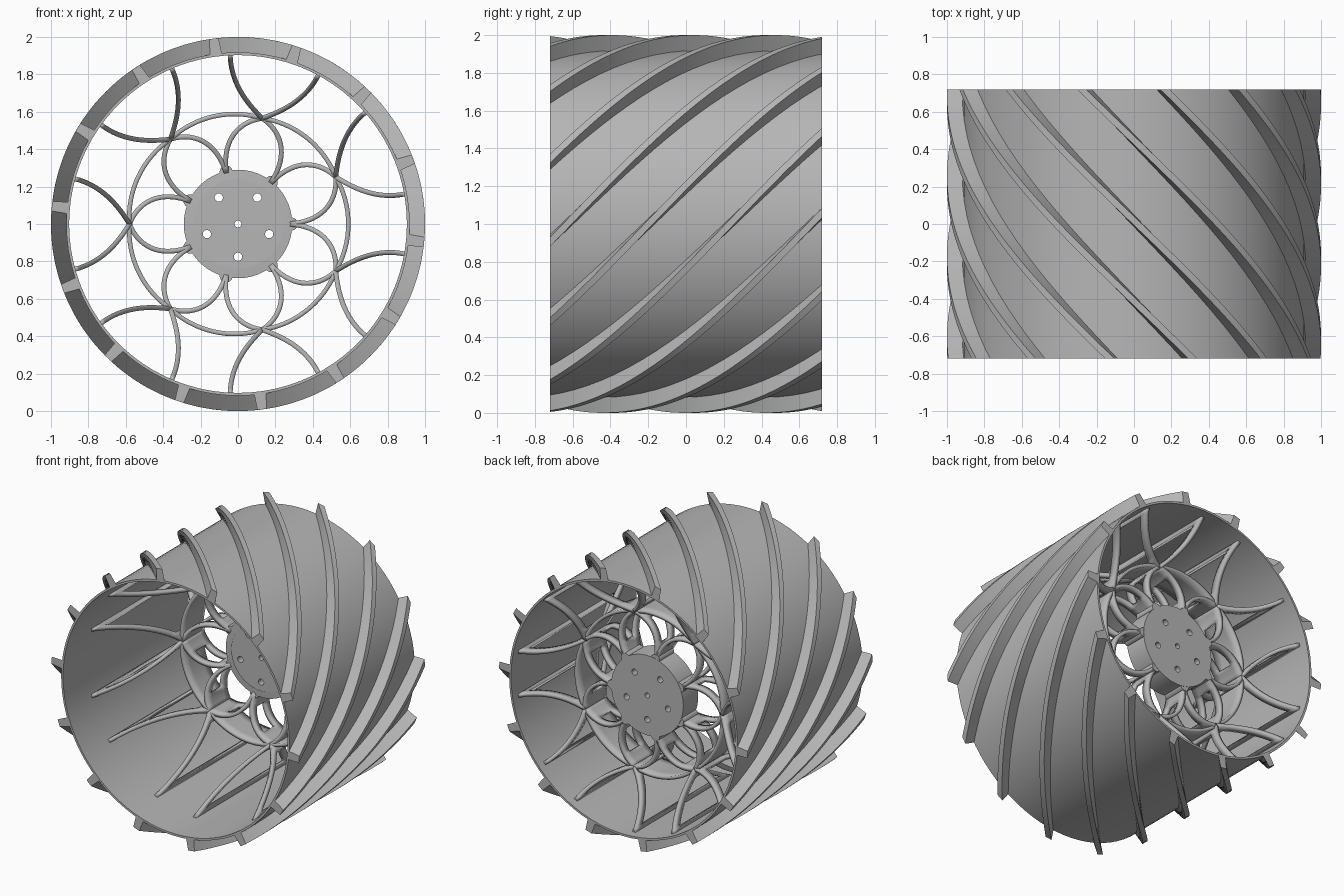
import bpy, bmesh
from math import cos, sin, tau, radians
from mathutils import Vector

cube = bpy.data.objects.get("Cube")
if cube:
    bpy.data.objects.remove(cube)

HALF = 0.72          # half width of the wheel
RIM_IN, RIM_OUT = 0.903, 0.918
LOBES, RIBS = 7, 14
NODE = radians(180)  # direction of the first spoke node

grey = bpy.data.materials.new("plain grey")
grey.use_nodes = True
colour = (0.47, 0.47, 0.47, 1)
grey.diffuse_color = colour
grey.node_tree.nodes["Principled BSDF"].inputs["Base Color"].default_value = colour


def polar(r, a, y):
    """Point at radius r and angle a around the axle."""
    return Vector((r * cos(a), y, 1 + r * sin(a)))


def finish(bm, name, smooth=True):
    bmesh.ops.recalc_face_normals(bm, faces=bm.faces)
    mesh = bpy.data.meshes.new(name)
    bm.to_mesh(mesh)
    bm.free()
    ob = bpy.data.objects.new(name, mesh)
    bpy.context.collection.objects.link(ob)
    mesh.materials.append(grey)
    if smooth:
        bpy.ops.object.select_all(action='DESELECT')
        ob.select_set(True)
        bpy.context.view_layer.objects.active = ob
        bpy.ops.object.shade_smooth_by_angle(angle=radians(30))
    return ob


def lathe(name, profile, steps, closed):
    """Turn an (r, y) profile around the axle."""
    bm = bmesh.new()
    rings = [[bm.verts.new(polar(r, tau * i / steps, y)) for i in range(steps)]
             for r, y in profile]
    pairs = list(zip(rings, rings[1:]))
    if closed:
        pairs.append((rings[-1], rings[0]))
    else:
        bm.faces.new(rings[0])
        bm.faces.new(rings[-1])
    for a, b in pairs:
        for i in range(steps):
            j = (i + 1) % steps
            bm.faces.new((a[i], a[j], b[j], b[i]))
    return finish(bm, name)


def bezier(ctrl, t):
    """Quadratic blend of three control tuples."""
    return [(1 - t) ** 2 * a + 2 * t * (1 - t) * b + t * t * c
            for a, b, c in zip(*ctrl)]


def webs(name, ctrl, y_front, y_back, thick, border, window, both=True, steps=16):
    """Curved sheets repeated round the wheel, each with a framed window.
    ctrl holds (radius, angle from node); y_front and y_back are start and end."""
    bm = bmesh.new()
    for k in range(LOBES):
        for side in ((1, -1) if both else (1,)):
            rows = []
            for i in range(steps + 1):
                r, off = bezier(ctrl, i / steps)
                u = (r - ctrl[0][0]) / (ctrl[2][0] - ctrl[0][0]) if both else i / steps
                f = y_front[0] + (y_front[1] - y_front[0]) * u
                b = y_back[0] + (y_back[1] - y_back[0]) * u
                edge = min(border, (b - f) * 0.42)
                a = NODE + tau * k / LOBES + side * radians(off)
                rows.append([bm.verts.new(polar(r, a, y))
                             for y in (f, f + edge, b - edge, b)])
            for i in range(steps):
                hole = window and window[0] <= i < window[1]
                for j in range(3):
                    if not (hole and j == 1):
                        bm.faces.new((rows[i][j], rows[i + 1][j],
                                      rows[i + 1][j + 1], rows[i][j + 1]))
    ob = finish(bm, name)
    mod = ob.modifiers.new("thickness", 'SOLIDIFY')
    mod.thickness = thick
    mod.offset = 0
    return ob


# Thin barrel
lathe("rim_barrel", [(RIM_IN, -HALF), (RIM_OUT, -HALF), (RIM_OUT, HALF), (RIM_IN, HALF)],
      84, True)

# Helical tread ribs
bm = bmesh.new()
steps, twist = 48, radians(86)
for k in range(RIBS):
    start = radians(97.4) + tau * k / RIBS
    rows = []
    for i in range(steps + 1):
        a, y = start + twist * i / steps, -HALF + 2 * HALF * i / steps
        rows.append([bm.verts.new(polar(r, a + w / 2, y)) for r, w in
                     ((0.91, -0.07), (1.0, -0.05), (1.0, 0.05), (0.91, 0.07))])
    for p, q in zip(rows, rows[1:]):
        for j in range(4):
            n = (j + 1) % 4
            bm.faces.new((p[j], p[n], q[n], q[j]))
    bm.faces.new(rows[0])
    bm.faces.new(rows[-1])
finish(bm, "tread_ribs")

# Spokes flaring from the nodes out to the barrel
webs("outer_spokes", [(0.58, 0), (0.68, 16), (0.908, 15.5)],
     (0.18, -0.45), (0.42, 0.66), 0.026, 0.06, (3, 15))

# Petals joining the hub to the nodes
half_lobe = 180 / LOBES
webs("inner_petals", [(0.28, half_lobe), (0.50, 21), (0.58, 0)],
     (0.27, 0.18), (0.44, 0.42), 0.026, 0.05, (4, 12))

# Ring linking neighbouring nodes
webs("node_ring", [(0.58, 0), (0.60, half_lobe), (0.58, 2 * half_lobe)],
     (0.18, 0.18), (0.42, 0.42), 0.024, 0.06, None, both=False)

# Hub with a shallow front step
hub = lathe("hub", [(0.24, 0.265), (0.24, 0.272), (0.29, 0.275), (0.29, 0.445)], 64, False)


def cylinder(name, r, a, dist, y0, y1):
    mid = polar(dist, a, (y0 + y1) / 2)
    bpy.ops.mesh.primitive_cylinder_add(vertices=24, radius=r, depth=y1 - y0,
                                        location=mid, rotation=(radians(90), 0, 0))
    ob = bpy.context.object
    ob.name = name
    ob.data.materials.append(grey)
    return ob


# Rounded lugs where the petals meet the hub
for k in range(LOBES):
    cylinder("hub_lug", 0.035, NODE + tau * (k + 0.5) / LOBES, 0.285, 0.277, 0.443)

# Five bolt holes and a centre bore
cutters = [cylinder("bolt_cutter", 0.022, radians(270) + tau * k / 5, 0.175, 0, 0.6)
           for k in range(5)]
cutters.append(cylinder("bore_cutter", 0.018, 0, 0, 0, 0.6))
for c in cutters:
    cut = hub.modifiers.new("hole", 'BOOLEAN')
    cut.operation = 'DIFFERENCE'
    cut.solver = 'EXACT'
    cut.object = c
    c.hide_render = True
    c.hide_viewport = True
